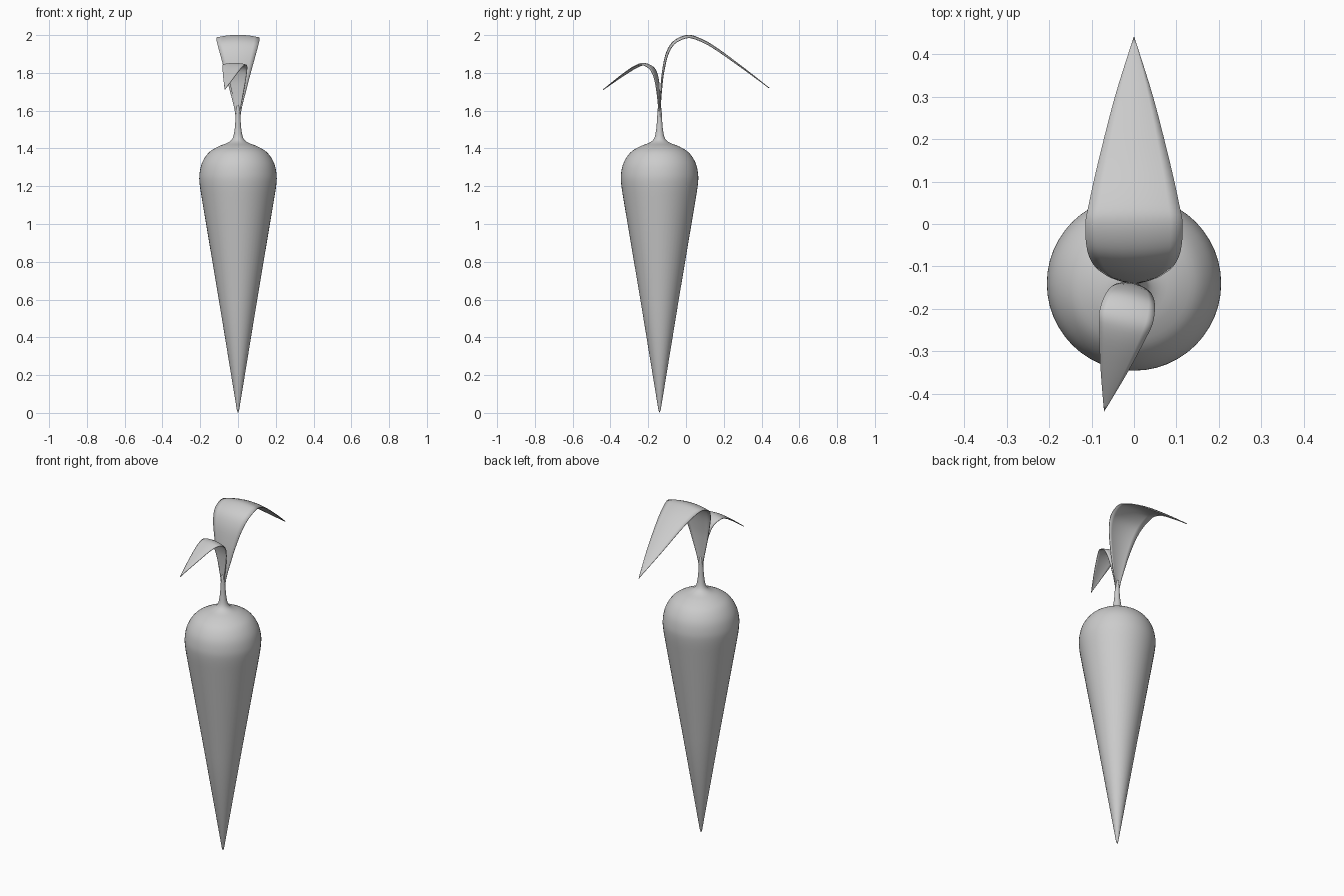
import bpy, bmesh, math
from mathutils import Vector

if "Cube" in bpy.data.objects:
    bpy.data.objects.remove(bpy.data.objects["Cube"])

CY = -0.14  # axis of the root


def spline(pts, steps):
    """Smooth Catmull-Rom curve through points of any dimension."""
    p = [pts[0]] + list(pts) + [pts[-1]]
    out = []
    for i in range(1, len(p) - 2):
        for s in range(steps):
            t = s / steps
            out.append([0.5 * (2 * b + (c - a) * t + (2 * a - 5 * b + 4 * c - d) * t * t
                               + (3 * b - a - 3 * c + d) * t ** 3)
                        for a, b, c, d in zip(p[i - 1], p[i], p[i + 1], p[i + 2])])
    return out + [list(pts[-1])]


def finish(name, bm):
    bmesh.ops.remove_doubles(bm, verts=bm.verts, dist=1e-5)
    bmesh.ops.recalc_face_normals(bm, faces=bm.faces)
    me = bpy.data.meshes.new(name)
    bm.to_mesh(me)
    bm.free()
    me.shade_smooth()
    ob = bpy.data.objects.new(name, me)
    bpy.context.collection.objects.link(ob)
    return ob


def skin(bm, rows):
    for r0, r1 in zip(rows, rows[1:]):
        for i in range(len(r0) - 1):
            bm.faces.new((r0[i], r0[i + 1], r1[i + 1], r1[i]))


def lathe(name, profile, sides=48):
    bm = bmesh.new()
    rows = []
    for r, z in profile:
        rows.append([bm.verts.new((r * math.cos(2 * math.pi * i / sides),
                                   CY + r * math.sin(2 * math.pi * i / sides), z))
                     for i in range(sides + 1)])
    skin(bm, rows)
    return finish(name, bm)


def leaf(name, pts, heading, crown):
    """Arched blade from (distance, height, half width) points, edges drooping."""
    curve = spline(pts, 5)
    fwd = Vector((math.sin(heading), math.cos(heading), 0))
    side = Vector((fwd.y, -fwd.x, 0))
    bm = bmesh.new()
    rows = []
    for k, (d, z, w) in enumerate(curve):
        a, b = curve[max(k - 1, 0)], curve[min(k + 1, len(curve) - 1)]
        tan = (fwd * (b[0] - a[0]) + Vector((0, 0, b[1] - a[1]))).normalized()
        droop = tan.cross(side)
        if droop.z > 0 or (abs(droop.z) < 0.2 and droop.dot(fwd) < 0):
            droop = -droop
        c = Vector((0, CY, z)) + fwd * d
        rows.append([bm.verts.new(c + side * (w * u) + droop * (crown * w * u * u))
                     for u in [j / 4 - 1 for j in range(9)]])
    skin(bm, rows)
    ob = finish(name, bm)
    sol = ob.modifiers.new("thickness", 'SOLIDIFY')
    sol.thickness = 0.004
    sol.offset = 0
    return ob


# Root with domed shoulder flowing into the stalk
body = [(0.0, 0.0), (0.006, 0.015), (0.1, 0.59), (0.19, 1.125)]
shoulder = [(0.19, 1.125), (0.203, 1.21), (0.204, 1.265), (0.190, 1.325), (0.155, 1.378),
            (0.105, 1.41), (0.055, 1.43), (0.029, 1.453), (0.018, 1.50),
            (0.013, 1.56), (0.010, 1.61), (0.0, 1.64)]
lathe("carrot_root", body[:-1] + spline(shoulder, 4))

# Large leaf arching to the back
leaf("large_leaf", [(0.0, 1.55, 0.010), (0.002, 1.62, 0.021), (0.006, 1.71, 0.044),
                    (0.014, 1.80, 0.067), (0.034, 1.90, 0.094), (0.072, 1.965, 0.110),
                    (0.14, 1.998, 0.114), (0.20, 1.988, 0.104), (0.29, 1.94, 0.084),
                    (0.44, 1.83, 0.045), (0.58, 1.72, 0.0)], 0.0, 0.12)

# Small leaf arching to the front
leaf("small_leaf", [(0.0, 1.55, 0.008), (0.001, 1.62, 0.016), (0.004, 1.70, 0.032),
                    (0.012, 1.77, 0.047), (0.034, 1.825, 0.059), (0.08, 1.850, 0.064),
                    (0.13, 1.838, 0.054), (0.21, 1.785, 0.032), (0.308, 1.71, 0.0)],
     math.pi + math.atan2(0.07, 0.30), 0.12)
